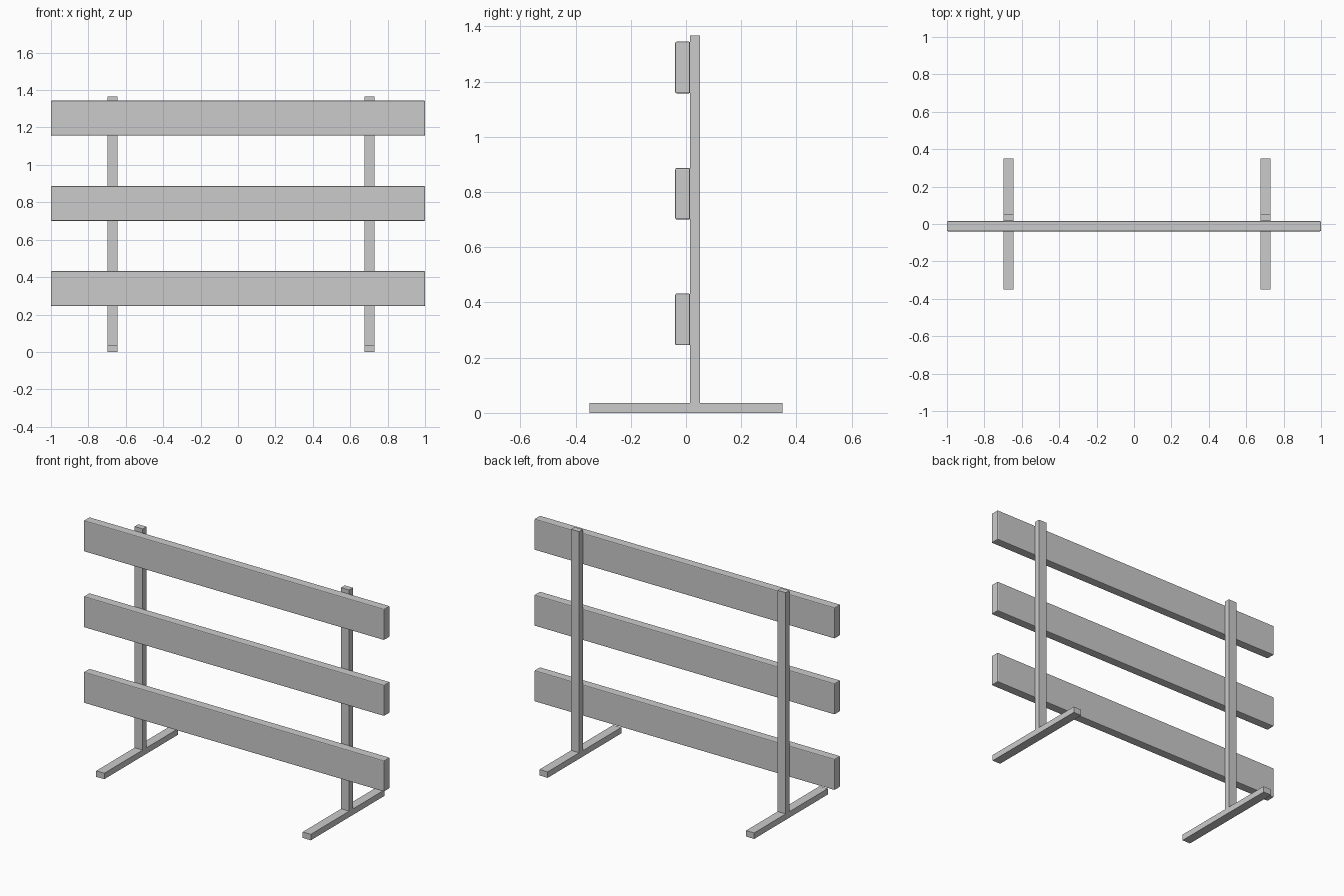
import bpy

if "Cube" in bpy.data.objects:
    bpy.data.objects.remove(bpy.data.objects["Cube"])


def box(name, x, y, z, bevel=0.0):
    """Box from (min, max) ranges on each axis, optionally with eased edges."""
    bpy.ops.mesh.primitive_cube_add(size=1, location=[(a + b) / 2 for a, b in (x, y, z)])
    ob = bpy.context.object
    ob.name = name
    ob.scale = [b - a for a, b in (x, y, z)]
    bpy.ops.object.transform_apply(location=False, rotation=False, scale=True)
    if bevel:
        mod = ob.modifiers.new("eased_edges", 'BEVEL')
        mod.width = bevel
        mod.segments = 2
    return ob


# Two stands: a floor foot with an upright post on it
for side, cx in (("left", -0.672), ("right", 0.703)):
    x = (cx - 0.027, cx + 0.027)
    box(f"{side}_foot", x, (-0.35, 0.35), (0, 0.036))
    box(f"{side}_post", x, (0.015, 0.05), (0.036, 1.367))

# Three horizontal boards fixed to the front of the posts
for name, z0 in (("lower", 0.245), ("middle", 0.70), ("upper", 1.157)):
    box(f"{name}_board", (-1, 1), (-0.039, 0.015), (z0, z0 + 0.187), bevel=0.005)
